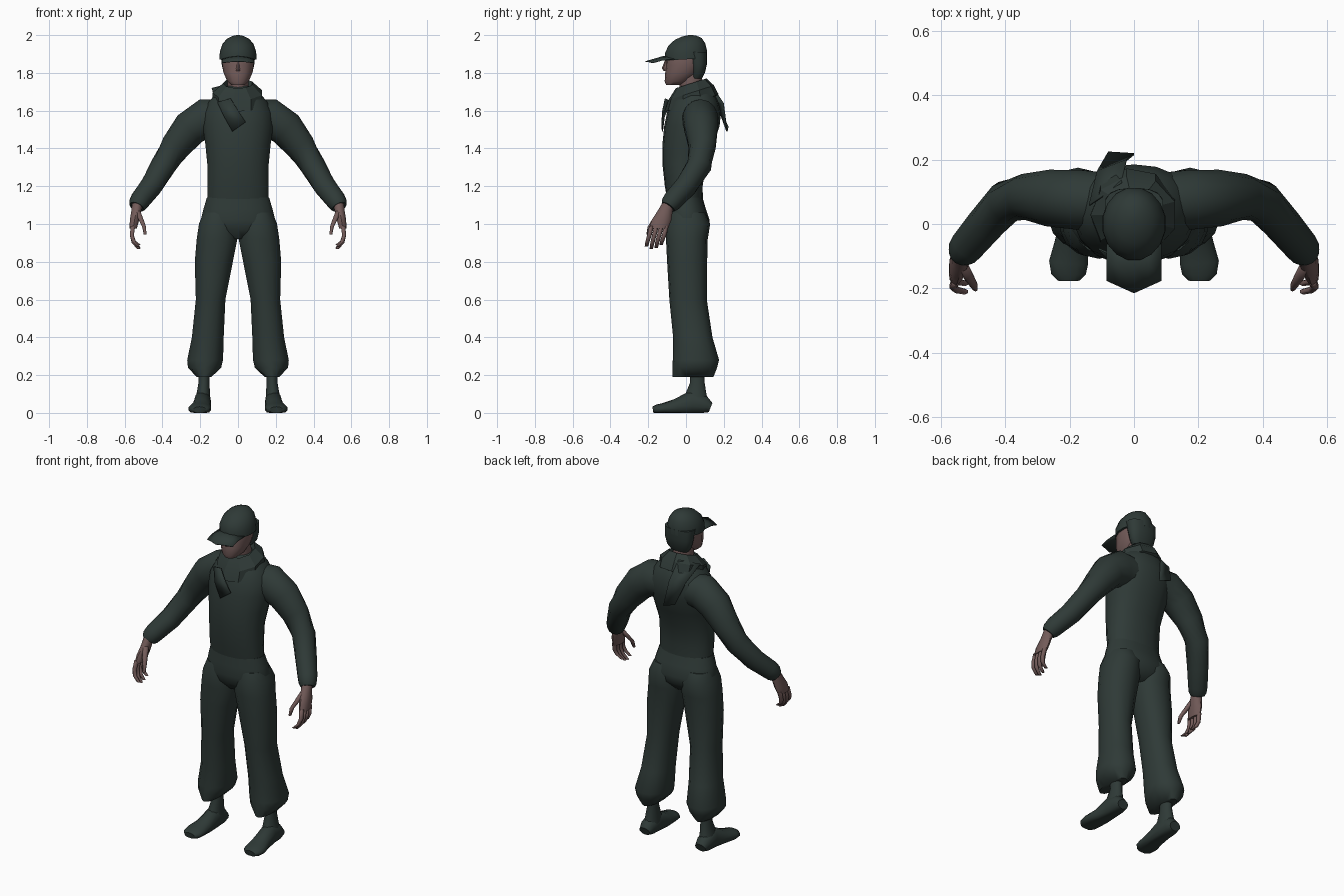
import bpy, bmesh, math
from mathutils import Vector

cube = bpy.data.objects.get("Cube")
if cube:
    bpy.data.objects.remove(cube)


def material(name, rgb):
    m = bpy.data.materials.new(name)
    m.use_nodes = True
    m.diffuse_color = (*rgb, 1)
    bsdf = m.node_tree.nodes["Principled BSDF"]
    bsdf.inputs["Base Color"].default_value = (*rgb, 1)
    bsdf.inputs["Roughness"].default_value = 0.8
    return m


CLOTH = material("dark green cloth", (0.028, 0.042, 0.038))
SKIN = material("brown skin", (0.17, 0.105, 0.1))


def finish(name, bm, mat, mirror=False, thickness=0, angle=50):
    bmesh.ops.recalc_face_normals(bm, faces=bm.faces)
    for f in bm.faces:
        f.smooth = True
    mesh = bpy.data.meshes.new(name)
    bm.to_mesh(mesh)
    bm.free()
    mesh.materials.append(mat)
    mesh.set_sharp_from_angle(angle=math.radians(angle))
    ob = bpy.data.objects.new(name, mesh)
    bpy.context.collection.objects.link(ob)
    if thickness:
        ob.modifiers.new("Thickness", 'SOLIDIFY').thickness = thickness
    if mirror:
        ob.modifiers.new("Mirror", 'MIRROR').use_axis = (True, False, False)
    return ob


def band(z, rx, front, back, x=0):
    """Horizontal ring given by its front and back y."""
    return (x, (front + back) / 2, z, rx, (back - front) / 2)


def loft(name, rings, mat, sides=14, along=False, power=1.0, tilt=0, mirror=False,
         caps=True, angle=50):
    """Skin elliptical rings; along=True turns each ring to face down the path."""
    bm = bmesh.new()
    centres = [Vector(r[:3]) for r in rings]
    loops = []
    for i, (x, y, z, rx, ry) in enumerate(rings):
        tangent = centres[min(i + 1, len(rings) - 1)] - centres[max(i - 1, 0)]
        turn = tangent.to_track_quat('Z', 'Y')
        loop = []
        for k in range(sides):
            a = math.tau * (k + 0.5) / sides
            c, s = math.cos(a), math.sin(a)
            p = Vector((rx * math.copysign(abs(c) ** power, c),
                        ry * math.copysign(abs(s) ** power, s), 0))
            p.z = tilt * p.y
            p = centres[i] + (turn @ p if along else p)
            p.z = max(p.z, 0)
            loop.append(bm.verts.new(p))
        loops.append(loop)
    for a, b in zip(loops, loops[1:]):
        for k in range(sides):
            n = (k + 1) % sides
            bm.faces.new((a[k], a[n], b[n], b[k]))
    if caps:
        bm.faces.new(loops[0])
        bm.faces.new(loops[-1])
    return finish(name, bm, mat, mirror, angle=angle)


def strip(name, rows, mat, thickness=0.006):
    """Thin cloth sheet from rows of points."""
    bm = bmesh.new()
    grid = [[bm.verts.new(p) for p in row] for row in rows]
    for a, b in zip(grid, grid[1:]):
        for k in range(len(a) - 1):
            bm.faces.new((a[k], a[k + 1], b[k + 1], b[k]))
    return finish(name, bm, mat, thickness=thickness)


# Shirt body
loft("shirt", [
    band(1.10, .165, -.095, .09), band(1.2, .165, -.112, .088),
    band(1.32, .165, -.125, .105), band(1.42, .175, -.125, .145),
    band(1.52, .19, -.115, .178), band(1.59, .185, -.1, .185),
    band(1.65, .155, -.075, .17), band(1.70, .11, -.05, .145),
    band(1.73, .07, -.03, .11)], CLOTH, sides=18, power=0.9)

# Sleeves with gathered cuffs
loft("sleeve", [
    (.08, .07, 1.56, .09, .10), (.17, .075, 1.56, .095, .105),
    (.255, .08, 1.505, .09, .095), (.33, .085, 1.41, .073, .08),
    (.395, .07, 1.31, .066, .067), (.46, 0, 1.2, .06, .06),
    (.515, -.065, 1.13, .055, .055), (.53, -.085, 1.105, .05, .05),
    (.537, -.095, 1.09, .04, .04)], CLOTH, along=True, mirror=True)

# Trousers: hips and flared, gathered legs
loft("trouser_hips", [
    band(1.14, .167, -.1, .088), band(1.08, .185, -.105, .105),
    band(1.02, .2, -.11, .125), band(.97, .19, -.1, .115),
    band(.92, .09, -.06, .07)], CLOTH, sides=18, power=0.9)
loft("trouser_leg", [
    band(1.06, .085, -.09, .1, .1), band(1.0, .101, -.108, .128, .108),
    band(.92, .11, -.106, .115, .111), band(.8, .103, -.1, .112, .128),
    band(.6, .08, -.088, .11, .145), band(.4, .086, -.068, .14, .16),
    band(.28, .097, -.07, .175, .174), band(.24, .09, -.072, .165, .177),
    band(.19, .04, -.072, .145, .18)], CLOTH, mirror=True, power=0.9)

# Ankles and shoes
loft("ankle", [
    band(.24, .03, .02, .1, .18), band(.16, .03, .02, .1, .18),
    band(.1, .037, -.005, .11, .184), band(.04, .045, -.02, .125, .187)],
    CLOTH, sides=12, mirror=True)
loft("shoe", [
    (.188, .13, .028, .035, .026), (.188, .10, .04, .045, .05),
    (.188, .03, .05, .046, .07), (.193, -.05, .03, .052, .045),
    (.203, -.12, .022, .062, .03), (.203, -.155, .018, .055, .026),
    (.203, -.175, .015, .035, .018)], CLOTH, along=True, mirror=True)

# Hands
loft("palm", [
    (.532, -.09, 1.115, .03, .033), (.538, -.11, 1.07, .028, .04),
    (.548, -.13, 1.02, .026, .052), (.555, -.145, .975, .02, .05)],
    SKIN, sides=10, mirror=True)
for i, finger in enumerate(("index", "middle", "ring", "little")):
    y = -.182 + i * .026
    drop = (.012, 0, .006, .022)[i]
    loft(finger + "_finger", [
        (.556, y, .99, .014, .013), (.562, y - .012, .94, .012, .012),
        (.552, y - .022, .90 + drop / 2, .012, .011),
        (.525, y - .028, .868 + drop, .011, .009)],
        SKIN, sides=6, mirror=True, angle=80)
loft("thumb", [
    (.533, -.13, 1.07, .018, .02), (.512, -.165, 1.02, .015, .017),
    (.497, -.19, .985, .012, .013), (.492, -.202, .945, .008, .008)],
    SKIN, sides=6, mirror=True, angle=80)

# Head, neck and nose
loft("neck", [band(1.66, .06, -.03, .1), band(1.8, .055, -.04, .08)], SKIN)
loft("head", [
    band(1.735, .035, -.105, -.03), band(1.755, .058, -.113, .02),
    band(1.80, .078, -.11, .07), band(1.84, .085, -.106, .09),
    band(1.9, .088, -.105, .1), band(1.94, .07, -.08, .08)],
    SKIN, power=0.9)
loft("nose", [
    band(1.87, .008, -.11, -.09), band(1.825, .014, -.128, -.09),
    band(1.81, .012, -.118, -.09)], SKIN, sides=6)

# Hair below the cap
loft("hair", [
    band(1.77, .055, .03, .085), band(1.80, .078, .03, .1),
    band(1.85, .089, .02, .112), band(1.91, .092, 0, .112)],
    CLOTH, power=0.8)

# Cap crown and brim
loft("cap_crown", [
    band(1.872, .1, -.112, .114), band(1.91, .098, -.114, .114),
    band(1.95, .085, -.095, .104), band(1.98, .06, -.06, .085),
    band(1.995, .03, -.02, .055), band(2.0, .008, .01, .03)],
    CLOTH, sides=16, tilt=.06)
cols = [-.086, -.045, 0, .045, .086]
strip("cap_brim", [
    [(x, -.06, 1.892 - 2.5 * x * x) for x in cols],
    [(x, -.125, 1.888 - 2.5 * x * x) for x in cols],
    [(x, -.215 + .45 * abs(x), 1.862 - x * x) for x in cols]], CLOTH, .004)

# Scarf wrapped round the neck, with two loose ends
loft("scarf_wrap", [
    band(1.70, .06, -.035, .09), band(1.745, .08, -.055, .11),
    band(1.695, .135, -.095, .15), band(1.64, .135, -.115, .175),
    band(1.63, .1, -.08, .14)], CLOTH, sides=9, tilt=.32, caps=False, angle=25)
strip("scarf_front_end", [
    [(-.11, -.08, 1.645), (-.04, -.112, 1.665)],
    [(-.075, -.118, 1.57), (0, -.126, 1.6)],
    [(-.03, -.128, 1.49), (.04, -.13, 1.54)]], CLOTH)
strip("scarf_back_end", [
    [(-.14, .06, 1.72), (-.04, .13, 1.745)],
    [(-.115, .165, 1.64), (-.025, .2, 1.64)],
    [(-.08, .225, 1.515), (0, .22, 1.49)]], CLOTH)
